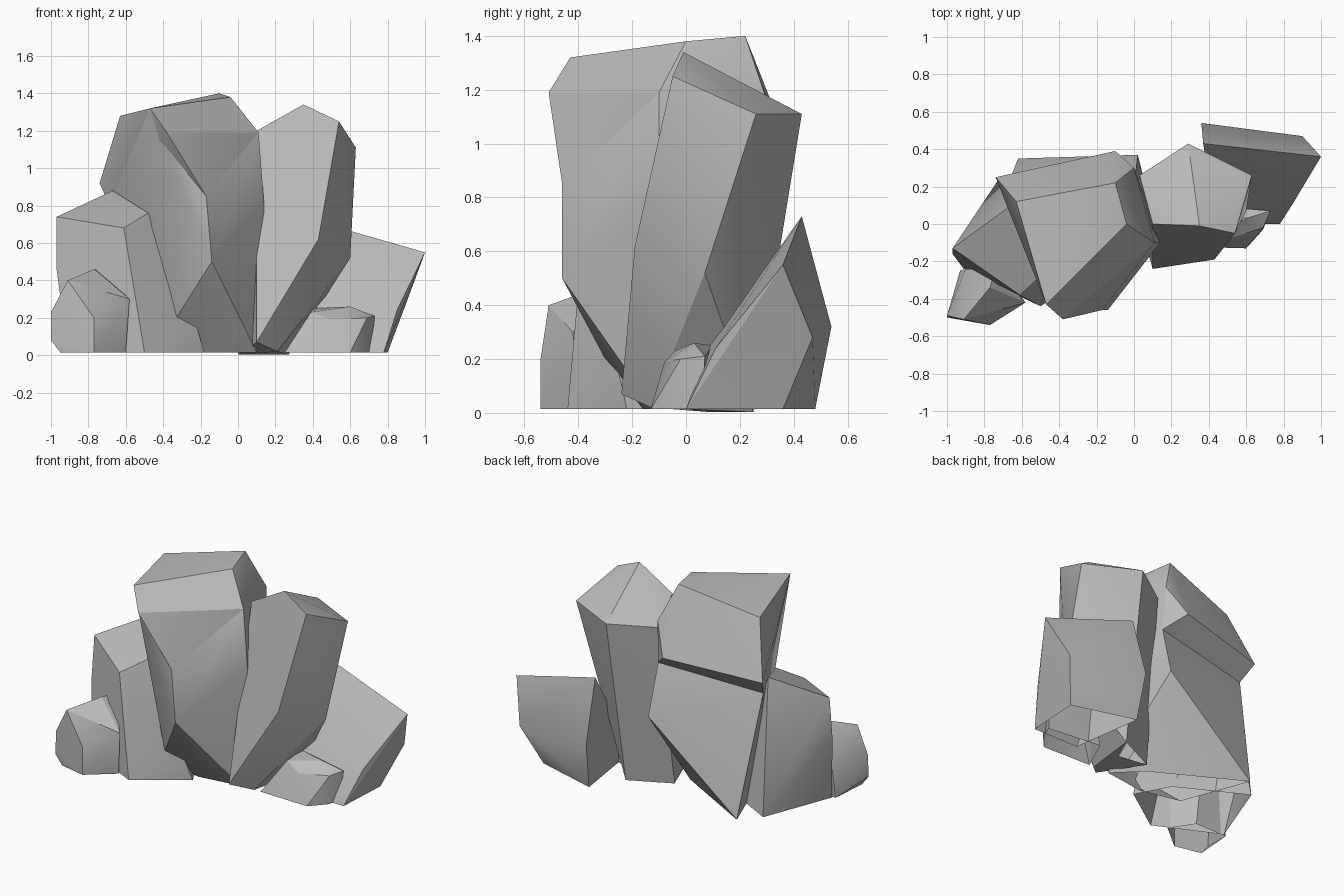
import bpy
import bmesh
import math

# Remove the default object
default_cube = bpy.data.objects.get("Cube")
if default_cube:
    bpy.data.objects.remove(default_cube, do_unlink=True)

# Single stone colour
STONE = (.5, .5, .5, 1)
stone = bpy.data.materials.new("stone_grey")
stone.use_nodes = True
stone.diffuse_color = STONE
shader = next(n for n in stone.node_tree.nodes if n.type == 'BSDF_PRINCIPLED')
shader.inputs["Base Color"].default_value = STONE
shader.inputs["Roughness"].default_value = .9


def rock(name, footprint, body, crown, ground=.015):
    """Wrap a chiselled convex block around a ground outline, body corners and crown corners."""
    bm = bmesh.new()
    for x, y in footprint:
        bm.verts.new((x, y, ground))
    for corner in body + crown:
        bm.verts.new(corner)

    # Stretch a skin over the corners and drop whatever lies inside it
    hull = bmesh.ops.convex_hull(bm, input=list(bm.verts))
    spare = set(hull["geom_interior"]) | set(hull["geom_unused"])
    spare_verts = [g for g in spare if isinstance(g, bmesh.types.BMVert) and g.is_valid]
    bmesh.ops.delete(bm, geom=spare_verts, context='VERTS')

    # Merge coplanar triangles into facets and leave the underside open
    bmesh.ops.dissolve_limit(bm, angle_limit=math.radians(2),
                             verts=list(bm.verts), edges=list(bm.edges))
    bmesh.ops.recalc_face_normals(bm, faces=list(bm.faces))
    underside = [f for f in bm.faces if max(v.co.z for v in f.verts) < ground + .001]
    bmesh.ops.delete(bm, geom=underside, context='FACES')

    mesh = bpy.data.meshes.new(name)
    bm.to_mesh(mesh)
    bm.free()
    mesh.materials.append(stone)
    obj = bpy.data.objects.new(name, mesh)
    bpy.context.collection.objects.link(obj)

    # Soften only the shallow creases
    bpy.ops.object.select_all(action='DESELECT')
    obj.select_set(True)
    bpy.context.view_layer.objects.active = obj
    bpy.ops.object.shade_smooth_by_angle(angle=math.radians(26))


# Largest boulder: a broad head overhanging a tapering trunk, sharing the waist corners
waist = [(-.69, .17, .81), (.01, .28, .87), (.14, -.1, .8), (-.17, -.46, .85)]
brow = [(-.47, -.43, 1.32), (-.04, 0, 1.38), (.11, -.1, 1.19)]

rock("main_boulder_head",
     footprint=[],
     body=waist + [(-.74, .25, .92), (-.1, .39, .97)],
     crown=brow + [(-.63, .12, 1.28), (-.1, .22, 1.4),
                   (-.38, -.51, 1.19), (0, .3, 1.16)])

rock("main_boulder_trunk",
     footprint=[(-.62, .35), (-.06, .04), (.1, -.12), (-.18, -.16), (-.45, -.1)],
     body=waist + [(.02, .37, .54), (.09, -.13, .25),
                   (-.14, -.46, .5), (-.33, -.3, .2)],
     crown=brow)

# Tall leaning slab beside it
rock("tall_slab",
     footprint=[(0, .12), (.27, .25), (.2, .09)],
     body=[(.43, -.19, .62), (.1, -.24, .07), (.6, .07, .52), (.21, -.13, .02)],
     crown=[(.35, -.01, 1.34), (.54, -.05, 1.25), (.63, .26, 1.11),
            (.29, .43, 1.11), (.1, 0, 1.2), (.03, .26, 1.09)],
     ground=.003)

# Medium block on the outer side of the boulder
rock("side_block",
     footprint=[(-.91, -.24), (-.5, -.44), (-.18, -.22), (-.3, 0), (-.73, .23)],
     body=[(-.97, -.16, .46), (-.44, -.29, .55), (-.22, -.25, .15)],
     crown=[(-.97, -.13, .74), (-.67, .09, .88), (-.48, -.26, .76),
            (-.61, -.38, .68)])

# Wedge leaning back behind the slab
rock("rear_wedge",
     footprint=[(.78, 0), (.8, .36), (.38, .48), (.45, 0)],
     body=[(.9, .47, .28), (.85, .11, .24), (.36, .54, .32), (.42, .09, .25)],
     crown=[(.37, .43, .73), (1, .36, .55)])

# Small stones at the front
rock("small_outer_stone",
     footprint=[(-.95, -.5), (-.77, -.54), (-.6, -.4), (-.7, -.25), (-.93, -.25)],
     body=[(-1, -.5, .08), (-1, -.49, .23), (-.77, -.54, .2),
           (-.58, -.42, .3), (-.9, -.24, .29)],
     crown=[(-.91, -.51, .4), (-.77, -.34, .46), (-.74, -.24, .45)])

rock("small_front_stone",
     footprint=[(.25, -.12), (.6, -.13), (.69, -.03), (.72, .06), (.35, .1)],
     body=[(.5, -.08, .19), (.69, -.02, .2), (.73, .07, .21)],
     crown=[(.39, -.04, .23), (.6, .03, .26), (.4, .1, .25)])
